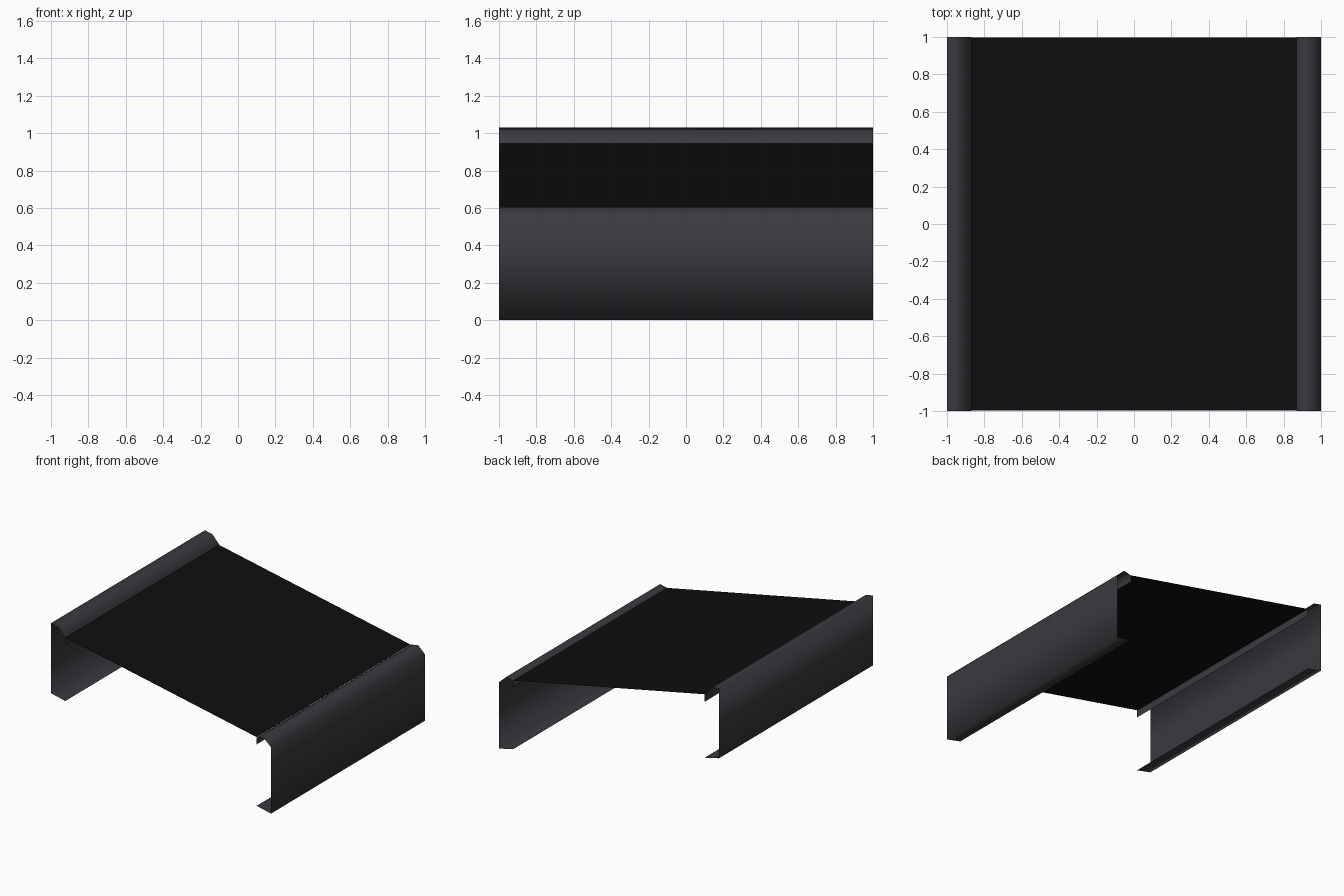
import bpy

if "Cube" in bpy.data.objects:
    bpy.data.objects.remove(bpy.data.objects["Cube"])


def material(name, rgb):
    m = bpy.data.materials.new(name)
    m.diffuse_color = (*rgb, 1.0)
    m.use_nodes = True
    m.node_tree.nodes["Principled BSDF"].inputs["Base Color"].default_value = m.diffuse_color
    return m


def sheet(name, profile, half_length, mat):
    """Open x-z profile swept along y as a thin sheet."""
    n = len(profile)
    verts = [(x, y, z) for y in (-half_length, half_length) for x, z in profile]
    faces = [(i, i + 1, n + i + 1, n + i) for i in range(n - 1)]
    mesh = bpy.data.meshes.new(name)
    mesh.from_pydata(verts, [], faces)
    mesh.materials.append(mat)
    mesh.shade_smooth()
    obj = bpy.data.objects.new(name, mesh)
    bpy.context.collection.objects.link(obj)
    return obj


grey = material("dark grey metal", (0.042, 0.043, 0.050))
black = material("black rubber", (0.0045, 0.0045, 0.0045))

# Side rails: bottom flange, wall, bevelled cap, inner lip (ordered so normals face out)
sheet("left_rail", [(-0.87, 0.885), (-0.87, 0.945), (-0.93, 1.013), (-1, 1.03),
                    (-1, 0.455), (-0.87, 0.425)][::-1], 1.0, grey)
sheet("right_rail", [(0.87, 0.535), (0.87, 0.59), (0.935, 0.605), (1, 0.545),
                     (1, 0.0), (0.87, 0.03)], 1.0, grey)

# Sloping deck between the rails
sheet("belt", [(-0.87, 0.945), (0.87, 0.592)], 0.997, black)

# Make wall normals point outward and the belt face up
for obj in bpy.context.collection.objects:
    me = obj.data
    top = max(me.polygons, key=lambda p: p.area)
    c = top.center
    outward = top.normal.z if obj.name == "belt" else top.normal.x * c.x
    if outward < 0:
        me.flip_normals()
